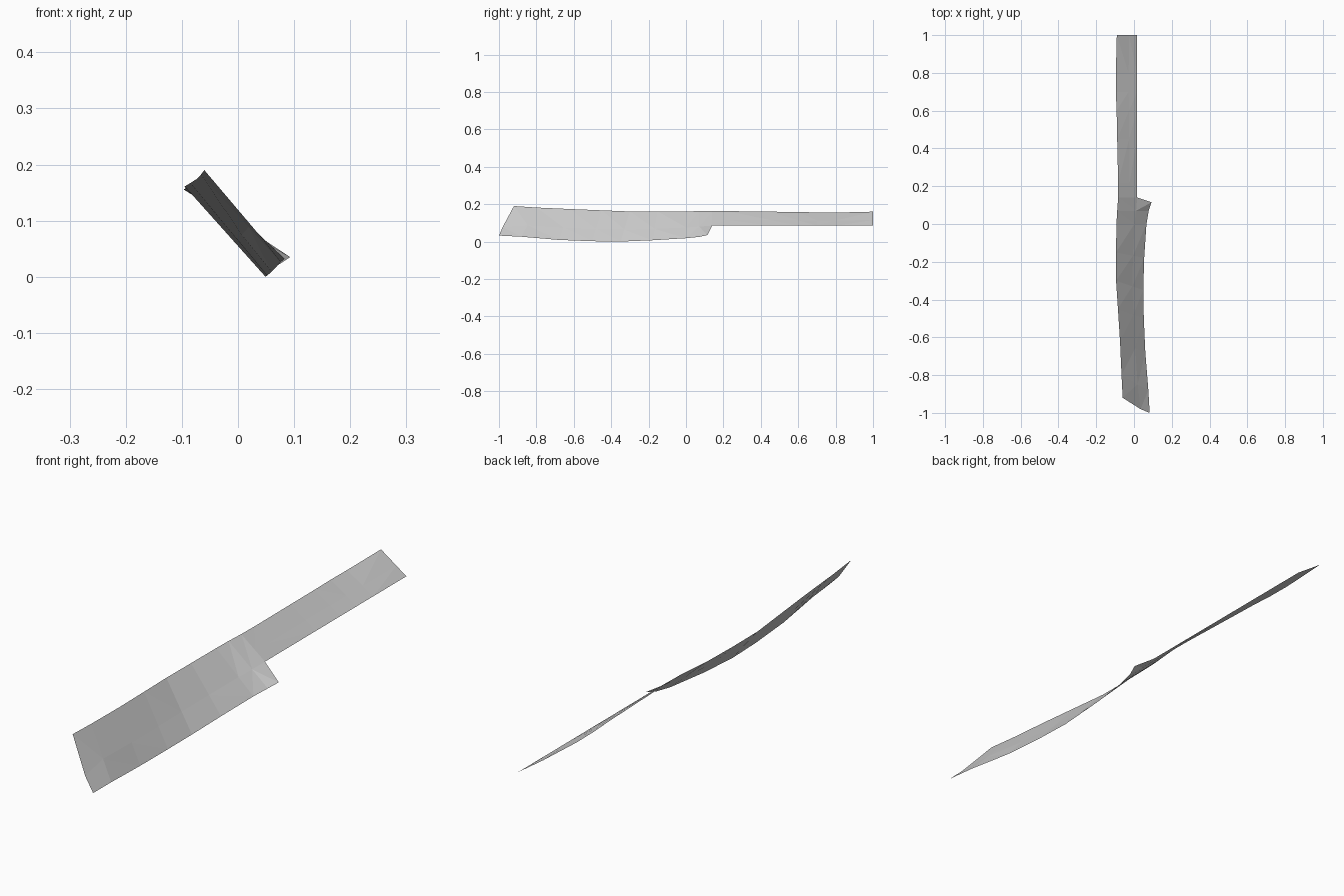
import bpy
import bmesh
from mathutils import Vector


def sheet(name, stations):
    """Thin flat-faced strip through cross-sections (upper edge, middle, lower edge)."""
    bm = bmesh.new()
    rows = [[bm.verts.new(p) for p in row] for row in stations]
    for a, b in zip(rows, rows[1:]):
        for i in range(len(a) - 1):
            quad = bm.faces.new((a[i], a[i + 1], b[i + 1], b[i]))
            quad.smooth = False
    bmesh.ops.triangulate(bm, faces=bm.faces[:])
    mesh = bpy.data.meshes.new(name)
    bm.to_mesh(mesh)
    bm.free()
    obj = bpy.data.objects.new(name, mesh)
    bpy.context.collection.objects.link(obj)
    return obj


def station(upper, lower):
    a, b = Vector(upper), Vector(lower)
    return [a, a.lerp(b, 0.6), b]


# wide blade, slanted at its free end and lightly bowed along its length
blade = [
    [(-0.060, -0.92, 0.190), (0.035, -0.98, 0.078), (0.083, -1.00, 0.032)],
    station((-0.066, -0.80, 0.182), (0.076, -0.88, 0.026)),
    station((-0.074, -0.62, 0.174), (0.060, -0.68, 0.009)),
    station((-0.085, -0.45, 0.167), (0.052, -0.50, 0.002)),
    station((-0.095, -0.30, 0.161), (0.049, -0.35, 0.000)),
    station((-0.095, -0.15, 0.160), (0.054, -0.18, 0.007)),
    station((-0.093, 0.00, 0.161), (0.066, 0.00, 0.018)),
    station((-0.089, 0.07, 0.163), (0.078, 0.07, 0.025)),
    [(-0.084, 0.14, 0.164), (0.017, 0.14, 0.085), (0.093, 0.115, 0.035)],
]
# stepped shoulder ends slightly curved
sheet("blade", blade)

# narrow handle with a straight lower edge
handle = [((-0.084, 0.14), 0.164), ((-0.084, 0.22), 0.163), ((-0.089, 0.45), 0.160),
          ((-0.092, 0.60), 0.158), ((-0.096, 0.70), 0.156), ((-0.096, 0.80), 0.155),
          ((-0.091, 1.00), 0.160)]
sheet("handle", [station((x, y, z), (0.017, y, 0.085)) for (x, y), z in handle])
